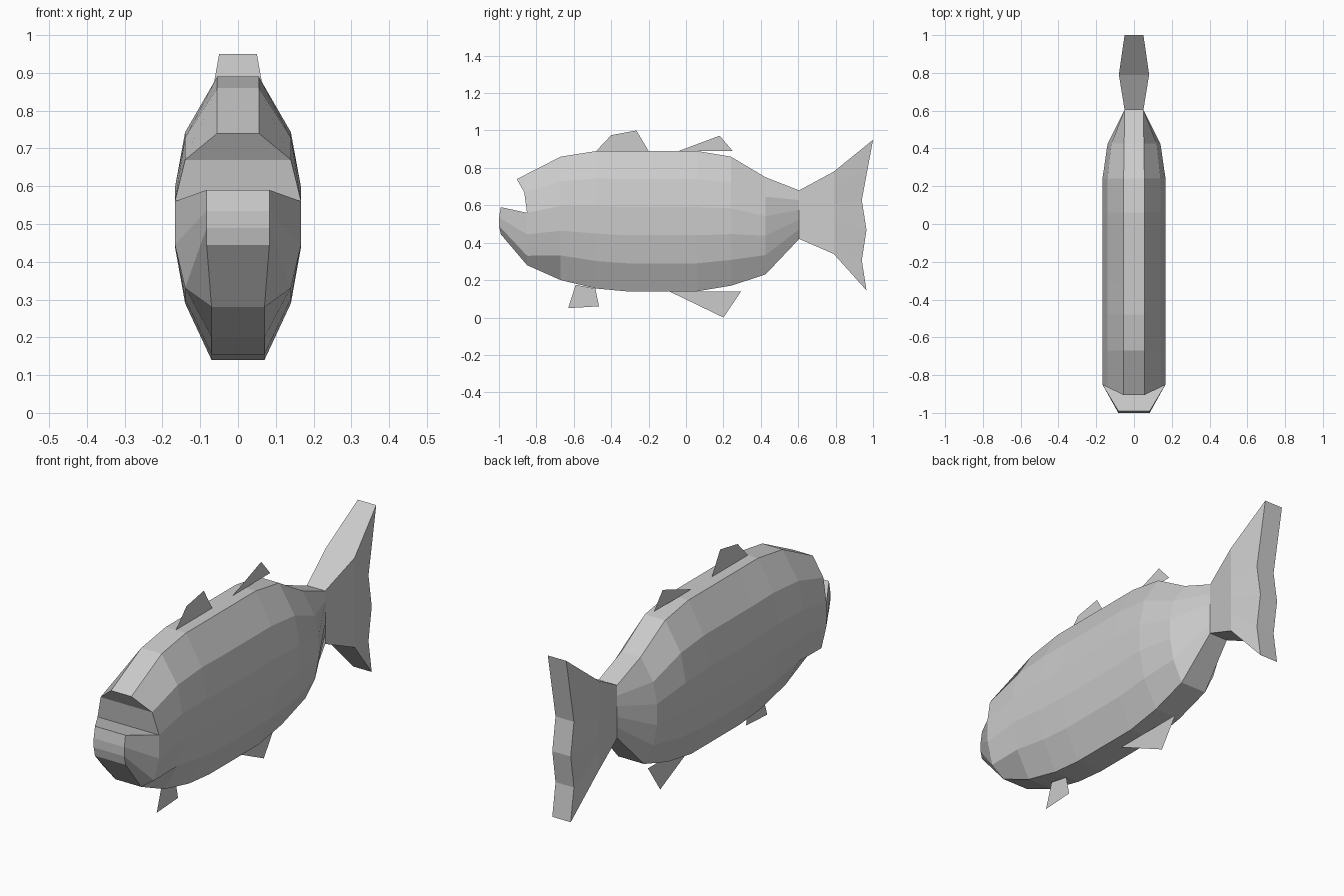
import bpy, bmesh

if "Cube" in bpy.data.objects:
    bpy.data.objects.remove(bpy.data.objects["Cube"])


def finish(name, bm):
    mesh = bpy.data.meshes.new(name)
    bm.to_mesh(mesh)
    bm.free()
    obj = bpy.data.objects.new(name, mesh)
    bpy.context.collection.objects.link(obj)
    return obj


def rail(bm, y, z, w):
    # one row of points up each side; returns (left, right)
    return [[bm.verts.new((s * wi, yi, zi)) for yi, zi, wi in zip(y, z, w)]
            for s in (-1, 1)]


def spread(lo, hi, n=6):
    return [lo + (hi - lo) * i / (n - 1) for i in range(n)]


def bridge(bm, a, b, n, close_top=True):
    # skin both sides plus belly and back between two stations
    for side in (0, 1):
        for i in range(n - 1):
            bm.faces.new((a[side][i], b[side][i], b[side][i + 1], a[side][i + 1]))
    for i in ((0, n - 1) if close_top else (0,)):
        bm.faces.new((a[0][i], b[0][i], b[1][i], a[1][i]))


def cap(bm, ring, lo, hi):
    for i in range(lo, hi):
        bm.faces.new((ring[0][i], ring[1][i], ring[1][i + 1], ring[0][i + 1]))


FULL = [.07, .14, .167, .167, .14, .055]
bm = bmesh.new()

# Head opening, body stations (y, belly z, back z, widths) and tail
head = rail(bm, [-.85, -.85, -.85, -.85, -.865, -.905],
            [.28, .33, .445, .56, .67, .74], FULL)
stations = [(-.67, .20, .86, FULL), (-.48, .155, .89, FULL),
            (-.32, .14, .89, FULL), (.06, .14, .89, FULL),
            (.24, .17, .86, FULL),
            (.425, .23, .75, [.07, .12, .14, .14, .12, .052]),
            (.605, .42, .68, [.05] * 6), (.79, .34, .78, [.08] * 6)]
rings = [head] + [rail(bm, [y] * 6, spread(lo, hi), w) for y, lo, hi, w in stations]
rings.append(rail(bm, [.965, .94, .965, .94, .97, 1.0], spread(.145, .95), [.05] * 6))
for a, b in zip(rings, rings[1:]):
    bridge(bm, a, b, 6)
cap(bm, rings[-1], 0, 5)

# Mouth wall and protruding lower jaw
cap(bm, head, 3, 5)
lip = rail(bm, [-.99, -1, -1, -.99], [.445, .49, .535, .59], [.083] * 4)
bridge(bm, lip, head, 4)
cap(bm, lip, 0, 3)
bmesh.ops.recalc_face_normals(bm, faces=bm.faces)
finish("body", bm)

# Thin fins in the centre plane, as (y, z) outlines
fins = {
    "front_dorsal_fin": [(-.48, .89), (-.40, .975), (-.265, 1.0), (-.20, .89)],
    "rear_dorsal_fin": [(-.04, .89), (.18, .972), (.25, .89)],
    "pelvic_fin": [(-.59, .175), (-.63, .05), (-.465, .06), (-.485, .155)],
    "anal_fin": [(-.09, .14), (.20, 0), (.295, .14)],
}
for name, outline in fins.items():
    bm = bmesh.new()
    bm.faces.new([bm.verts.new((0, y, z)) for y, z in outline])
    finish(name, bm)
